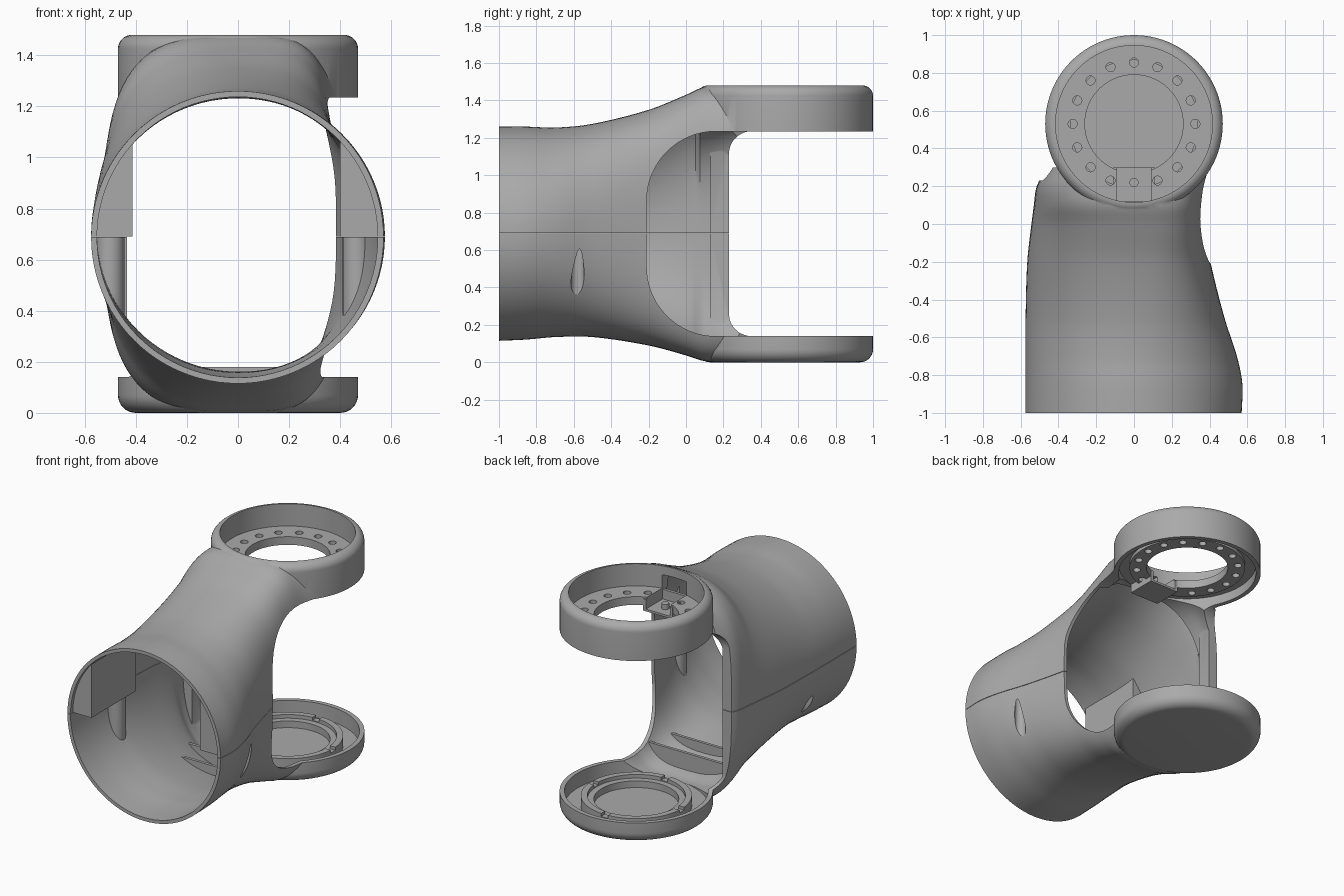
import bpy, bmesh, math
from mathutils import Vector

cube = bpy.data.objects.get("Cube")
if cube:
    bpy.data.objects.remove(cube)

grey = bpy.data.materials.new("satin grey")
grey.use_nodes = True
grey.diffuse_color = (0.4, 0.4, 0.4, 1)
grey.node_tree.nodes["Principled BSDF"].inputs["Base Color"].default_value = (0.4, 0.4, 0.4, 1)

HUB_Y = 0.53      # axis of the two hubs
SEAM_Z = 0.69     # joint between the shell halves


def make(name, bm):
    bmesh.ops.recalc_face_normals(bm, faces=bm.faces)
    mesh = bpy.data.meshes.new(name)
    bm.to_mesh(mesh)
    bm.free()
    mesh.materials.append(grey)
    obj = bpy.data.objects.new(name, mesh)
    bpy.context.collection.objects.link(obj)
    return obj


def box(name, x, y, z):
    bm = bmesh.new()
    bmesh.ops.create_cube(bm, size=1)
    for v in bm.verts:
        v.co = [(lo + hi) / 2 + c * (hi - lo) for c, (lo, hi) in zip(v.co, (x, y, z))]
    return make(name, bm)


def lathe(name, profile, x=0, y=HUB_Y, steps=96):
    """Spin a closed (radius, z) outline around a vertical axis."""
    bm = bmesh.new()
    verts = [bm.verts.new((r, 0, z)) for r, z in profile]
    edges = [bm.edges.new((a, b)) for a, b in zip(verts, verts[1:] + verts[:1])]
    bmesh.ops.spin(bm, geom=verts + edges, cent=(0, 0, 0), axis=(0, 0, 1),
                   angle=math.tau, steps=steps)
    bmesh.ops.remove_doubles(bm, verts=bm.verts, dist=0.0001)
    bmesh.ops.dissolve_degenerate(bm, edges=bm.edges, dist=0.0001)
    bmesh.ops.translate(bm, verts=bm.verts, vec=(x, y, 0))
    return make(name, bm)


def cylinder(name, r, z0, z1, x=0, y=HUB_Y, sides=96):
    bm = bmesh.new()
    bmesh.ops.create_cone(bm, cap_ends=True, segments=sides, radius1=r, radius2=r, depth=z1 - z0)
    bmesh.ops.translate(bm, verts=bm.verts, vec=(x, y, (z0 + z1) / 2))
    return make(name, bm)


def combine(obj, operation, *others):
    for other in others:
        mod = obj.modifiers.new("cut", 'BOOLEAN')
        mod.operation, mod.solver, mod.object = operation, 'EXACT', other
        bpy.context.view_layer.objects.active = obj
        bpy.ops.object.modifier_apply(modifier=mod.name)
        bpy.data.objects.remove(other)
    return obj


# Arm sections: y, top, bottom, -x half width, +x half width, squareness each side
SECTIONS = [
    (-1.0, 1.26, 0.115, 0.575, 0.57, 2, 2),
    (-0.85, 1.26, 0.122, 0.575, 0.574, 2, 2),
    (-0.7, 1.255, 0.135, 0.575, 0.545, 2, 2.1),
    (-0.5, 1.275, 0.135, 0.574, 0.48, 2, 2.4),
    (-0.2, 1.35, 0.09, 0.565, 0.405, 2.2, 3),
    (0.0, 1.43, 0.037, 0.543, 0.375, 2.5, 3.8),
    (0.1, 1.474, 0.006, 0.53, 0.375, 2.9, 4),
    (0.2, 1.477, 0.003, 0.515, 0.39, 3.3, 4),
    (0.3, 1.477, 0.003, 0.46, 0.42, 3.6, 4),
]


def section_at(y):
    """Smooth Hermite blend through the section table."""
    S = SECTIONS
    i = max(k for k in range(len(S) - 1) if S[k][0] <= y or k == 0)
    h = S[i + 1][0] - S[i][0]
    t = (y - S[i][0]) / h

    def slope(k, c):
        a, b = S[max(k - 1, 0)], S[min(k + 1, len(S) - 1)]
        return (b[c] - a[c]) / (b[0] - a[0])
    return [(2*t**3 - 3*t*t + 1) * S[i][c] + (3*t*t - 2*t**3) * S[i + 1][c]
            + h * ((t**3 - 2*t*t + t) * slope(i, c) + (t**3 - t*t) * slope(i + 1, c))
            for c in range(1, 7)]


def arm(name, wall, ys, count=96):
    bm = bmesh.new()
    rings = []
    for y in ys:
        top, bottom, left, right, nl, nr = section_at(min(max(y, -1), 0.3))
        top, bottom = top - wall, bottom + wall
        if wall and y > 0.06:
            top, bottom = min(top, 1.3), max(bottom, 0.04)
        ring = []
        for k in range(count):
            c, s = math.cos(math.tau * k / count), math.sin(math.tau * k / count)
            width, n = (right - wall, nr) if c > 0 else (wall - left, nl)
            x = width * abs(c) ** (2 / n)
            z = (top + bottom) / 2 + (top - bottom) / 2 * math.copysign(abs(s) ** (2 / n), s)
            ring.append(bm.verts.new((x, y, z)))
        rings.append(ring)
    for a, b in zip(rings, rings[1:]):
        for k in range(count):
            j = (k + 1) % count
            bm.faces.new((a[k], a[j], b[j], b[k]))
    bm.faces.new(rings[0])
    bm.faces.new(rings[-1])
    return make(name, bm)


def side_opening(name, y0, radius, x0, x1):
    """Rounded window running out through the back of the fork."""
    low, high = 0.14, 1.235
    outline = [(1.3, low)]
    for centre_z, start in ((low + radius, 270), (high - radius, 180)):
        for k in range(17):
            a = math.radians(start - 90 * k / 16)
            outline.append((y0 + radius + radius * math.cos(a), centre_z + radius * math.sin(a)))
    outline.append((1.3, high))
    bm = bmesh.new()
    face = bm.faces.new([bm.verts.new((x0, y, z)) for y, z in outline])
    out = bmesh.ops.extrude_face_region(bm, geom=[face])
    bmesh.ops.translate(bm, vec=(x1 - x0, 0, 0),
                        verts=[v for v in out["geom"] if isinstance(v, bmesh.types.BMVert)])
    return make(name, bm)


def fillet(r, z, size, sign):
    return [(r - size + size * math.cos(a), z + sign * (size * math.sin(a) - size))
            for a in (math.pi / 2 * k / 8 for k in range(9))]


# Solid outside: arm plus two rounded hubs
stations = [-1 + 1.3 * k / 52 for k in range(53)]
shell = arm("shell", 0, stations)
upper_hub = lathe("upper_hub", [(0, 1.2), (0.47, 1.2)] + fillet(0.47, 1.48, 0.055, 1) + [(0, 1.48)])
lower_hub = lathe("lower_hub", [(0, 0.16), (0.47, 0.16)] + fillet(0.47, 0, 0.07, -1) + [(0, 0)])
combine(shell, 'UNION', upper_hub, lower_hub)

# Hollow, leaving inner blocks, screw posts, floor ribs and an edge flange
POSTS = (0.465, -0.5)
cavity = arm("cavity", 0.023, [-1.1] + stations + [0.42])
combine(cavity, 'DIFFERENCE',
        box("left_block", (0.4, 0.7), (-0.975, -0.5), (SEAM_Z, 1.3)),
        box("right_block", (-0.7, -0.413), (-0.975, -0.5), (SEAM_Z, 1.3)),
        box("edge_flange", (-0.7, -0.435), (0.13, 0.24), (0.2, 1.2)),
        *[cylinder("post", 0.055, 0.2, SEAM_Z, x, -0.58, 32) for x in POSTS],
        *[box("rib", (-0.5, 0.5), (y, y + 0.02), (-0.1, 0.18)) for y in (-0.22, -0.04)])
combine(shell, 'DIFFERENCE', cavity,
        cylinder("hub_clearance", 0.44, 0.04, 1.3),
        cylinder("top_recess", 0.415, 1.33, 1.6),
        side_opening("left_opening", -0.21, 0.37, 0, 1),
        side_opening("right_opening", 0.23, 0.12, -1, 0.01),
        *[cylinder("screw_pocket", 0.035, 0.35, 0.67, x, -0.58, 32) for x in POSTS])

# Bearing plate: lip below, bore, cable notch and ring of screw holes
combine(shell, 'UNION', cylinder("plate_lip", 0.37, 1.275, 1.31))
combine(shell, 'DIFFERENCE',
        cylinder("bore", 0.26, 1.2, 1.4),
        box("cable_notch", (-0.09, 0.09), (0.05, 0.3), (1.25, 1.42)))
for k in range(16):
    a = math.tau * k / 16
    if k != 12:
        combine(shell, 'DIFFERENCE', cylinder("screw_hole", 0.024, 1.2, 1.4, 0.325 * math.cos(a),
                                              HUB_Y + 0.325 * math.sin(a), 20))

# Split into two halves at the seam
lower = shell.copy()
lower.data = shell.data.copy()
bpy.context.collection.objects.link(lower)
shell.name, lower.name = "upper_shell", "lower_shell"
combine(shell, 'INTERSECT', box("upper_half", (-2, 2), (-2, 2), (SEAM_Z + 0.0015, 3)))
combine(lower, 'INTERSECT', box("lower_half", (-2, 2), (-2, 2), (-1, SEAM_Z - 0.0015)))

# Stepped seat ring in the lower hub, with four notches
ring = lathe("lower_seat_ring", [(0.26, 0.03), (0.34, 0.03), (0.34, 0.11), (0.3, 0.11),
                                 (0.3, 0.085), (0.26, 0.085)])
combine(ring, 'DIFFERENCE',
        box("notch_x", (-0.5, 0.5), (HUB_Y - 0.025, HUB_Y + 0.025), (0.09, 0.2)),
        box("notch_y", (-0.025, 0.025), (0, 1), (0.09, 0.2)))

# Cable channel under the notch
channel = box("cable_channel", (-0.11, 0.11), (0.1, 0.3), (1.24, 1.32))
combine(channel, 'DIFFERENCE', box("channel_cut", (-0.09, 0.09), (0.12, 0.4), (1.255, 1.5)))
anchor = cylinder("cable_screw", 0.024, 1.25, 1.29, 0, 0.22, 20)

for obj in (shell, lower, ring, channel, anchor):
    bpy.ops.object.select_all(action='DESELECT')
    obj.select_set(True)
    bpy.context.view_layer.objects.active = obj
    bpy.ops.object.shade_smooth_by_angle(angle=math.radians(30))
